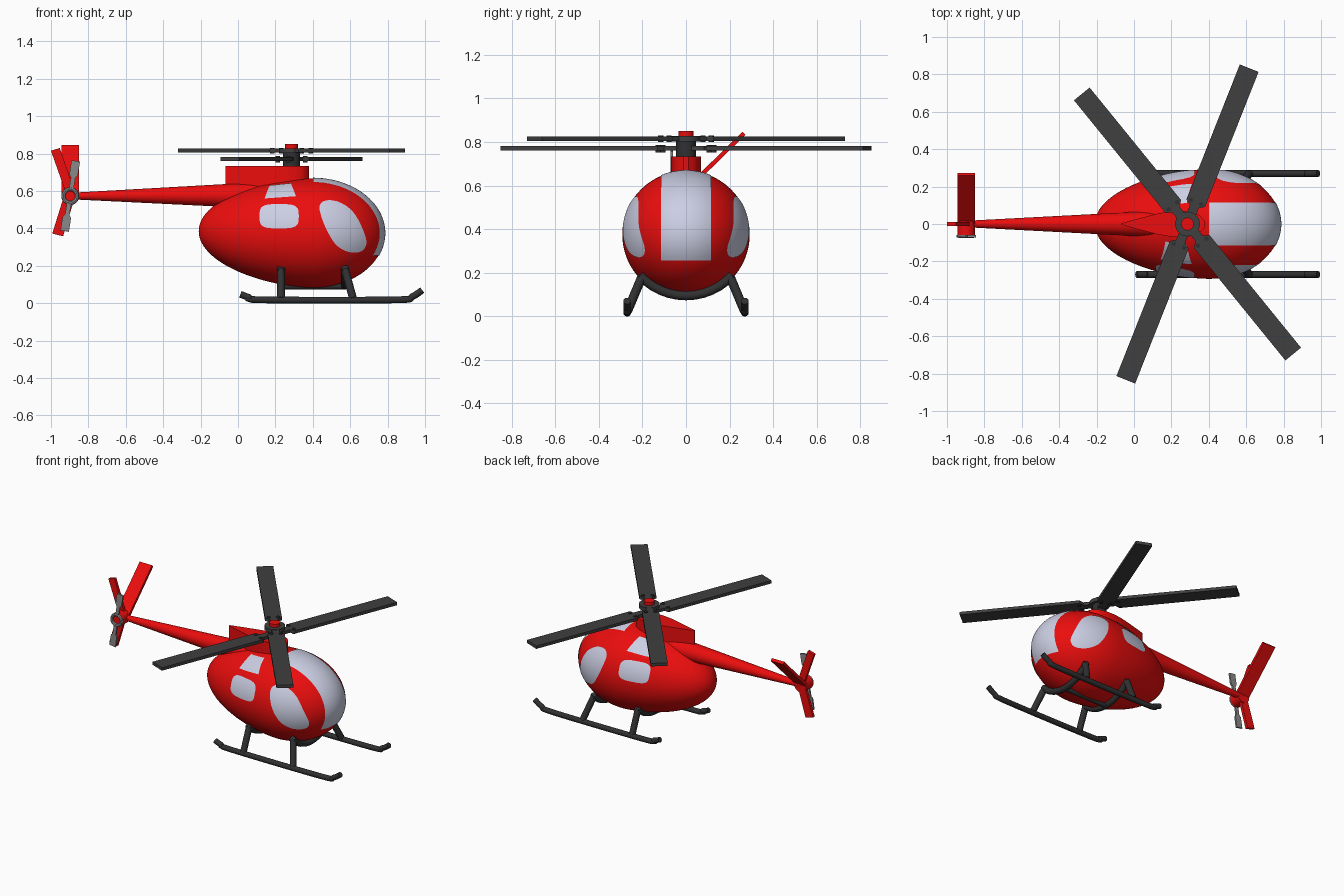
import bpy, bmesh
from math import sin, cos, pi, sqrt, radians, copysign
from mathutils import Vector, Matrix

if "Cube" in bpy.data.objects:
    bpy.data.objects.remove(bpy.data.objects["Cube"])


def material(name, rgb):
    m = bpy.data.materials.new(name)
    m.diffuse_color = (*rgb, 1)
    m.use_nodes = True
    m.node_tree.nodes["Principled BSDF"].inputs["Base Color"].default_value = m.diffuse_color
    return m


RED = material("red_paint", (0.83, 0.004, 0.004))
GLASS = material("window_tint", (0.60, 0.62, 0.77))
DARK = material("dark_metal", (0.03, 0.03, 0.032))
BLADE = material("blade_grey", (0.05, 0.05, 0.05))
GREY = material("light_grey", (0.25, 0.25, 0.25))


def finish(ob, mat, smooth=True):
    ob.data.materials.clear()
    ob.data.materials.append(mat)
    if smooth:
        bpy.ops.object.select_all(action='DESELECT')
        ob.select_set(True)
        bpy.context.view_layer.objects.active = ob
        bpy.ops.object.shade_smooth_by_angle(angle=radians(35))
    return ob


def mesh(name, verts, faces, mat, smooth=True):
    bm = bmesh.new()
    vs = [bm.verts.new(v) for v in verts]
    for f in faces:
        bm.faces.new([vs[i] for i in f])
    bmesh.ops.recalc_face_normals(bm, faces=bm.faces)
    me = bpy.data.meshes.new(name)
    bm.to_mesh(me)
    bm.free()
    ob = bpy.data.objects.new(name, me)
    bpy.context.collection.objects.link(ob)
    return finish(ob, mat, smooth)


def prism(name, outline, offset, mat, smooth=False):
    """Extrude a flat outline of 3D points along an offset vector."""
    n, off = len(outline), Vector(offset)
    verts = [Vector(p) for p in outline] + [Vector(p) + off for p in outline]
    faces = [list(range(n)), list(range(n, 2 * n))]
    faces += [[i, (i + 1) % n, (i + 1) % n + n, i + n] for i in range(n)]
    return mesh(name, verts, faces, mat, smooth)


def cone(name, a, b, r1, r2, mat, seg=32):
    a, b = Vector(a), Vector(b)
    bpy.ops.mesh.primitive_cone_add(vertices=seg, radius1=r1, radius2=r2, depth=(b - a).length)
    ob = bpy.context.object
    ob.name = name
    ob.matrix_world = Matrix.Translation((a + b) / 2) @ (b - a).to_track_quat('Z', 'Y').to_matrix().to_4x4()
    return finish(ob, mat)


def tube(name, pts, r, mat):
    cu = bpy.data.curves.new(name, 'CURVE')
    cu.dimensions, cu.bevel_depth, cu.bevel_resolution, cu.use_fill_caps = '3D', r, 4, True
    sp = cu.splines.new('POLY')
    sp.points.add(len(pts) - 1)
    for p, q in zip(sp.points, pts):
        p.co = (*q, 1)
    ob = bpy.data.objects.new(name, cu)
    bpy.context.collection.objects.link(ob)
    bpy.ops.object.select_all(action='DESELECT')
    ob.select_set(True)
    bpy.context.view_layer.objects.active = ob
    bpy.ops.object.convert(target='MESH')
    return finish(bpy.context.object, mat)


def spline(pts, closed=False, n=5):
    pts = [Vector(p) for p in pts]
    k, out = len(pts), []
    get = (lambda i: pts[i % k]) if closed else (lambda i: pts[max(0, min(k - 1, i))])
    for i in range(k if closed else k - 1):
        a, b, c, d = (get(i + j) for j in (-1, 0, 1, 2))
        for s in range(n):
            t = s / n
            out.append(0.5 * (2 * b + (c - a) * t + (2 * a - 5 * b + 4 * c - d) * t * t
                              + (3 * b - a - 3 * c + d) * t ** 3))
    return out if closed else out + [pts[-1]]


# Egg-shaped fuselage, revolved about x
XM, R = 0.4, 0.293


def radius(x):
    t = (XM - x) / 0.61 if x < XM else (x - XM) / 0.385
    return R * sqrt(max(0, 1 - t ** (1.75 if x < XM else 2)))


def axis_z(x):
    return 0.375 + 0.01 * max(0, (XM - x) / 0.61)


N, SEG = 48, 64
xs = [0.2875 - 0.4975 * cos(pi * i / N) for i in range(1, N)]
verts = [(x, radius(x) * cos(2 * pi * j / SEG), axis_z(x) + radius(x) * sin(2 * pi * j / SEG))
         for x in xs for j in range(SEG)]
faces = [[i * SEG + j, i * SEG + (j + 1) % SEG, (i + 1) * SEG + (j + 1) % SEG, (i + 1) * SEG + j]
         for i in range(N - 2) for j in range(SEG)]
last = len(verts)
verts += [(-0.21, 0, axis_z(-0.21)), (0.785, 0, 0.375)]
for j in range(SEG):
    faces.append([last, j, (j + 1) % SEG])
    faces.append([last + 1, (N - 2) * SEG + j, (N - 2) * SEG + (j + 1) % SEG])
mesh("fuselage", verts, faces, RED)


# Side windows laid onto the fuselage surface
def window(name, outline, side):
    n, rings = len(outline), 8
    c = sum((Vector(p) for p in outline), Vector((0, 0))) / n
    flat = [c] + [c.lerp(Vector(p), k / rings) for k in range(1, rings + 1) for p in outline]
    vs = [(x, side * sqrt(max(0, (radius(x) + 0.003) ** 2 - (z - axis_z(x)) ** 2)), z) for x, z in flat]
    fs = [[0, 1 + i, 1 + (i + 1) % n] for i in range(n)]
    fs += [[1 + k * n + i, 1 + k * n + (i + 1) % n, 1 + (k + 1) * n + (i + 1) % n, 1 + (k + 1) * n + i]
           for k in range(rings - 1) for i in range(n)]
    ob = mesh(name, vs, fs, GLASS)
    if ob.data.polygons[0].normal.y * side < 0:
        ob.data.flip_normals()


door = spline([(.436, .519), (.473, .55), (.543, .54), (.612, .492), (.66, .412), (.687, .326),
               (.66, .278), (.596, .273), (.532, .305), (.489, .364), (.452, .444)], True)
power = lambda v: copysign(abs(v) ** 0.55, v)
rear = [(0.22 + 0.105 * power(cos(a)), 0.465 + 0.065 * power(sin(a)))
        for a in (2 * pi * i / 48 for i in range(48))]
corners = [Vector(p) for p in ((.168, .63), (.283, .642), (.31, .572), (.142, .56))]
upper = [corners[i].lerp(corners[(i + 1) % 4], k / 8) for i in range(4) for k in range(8)]
for side, tag in ((-1, "right"), (1, "left")):
    window(f"door_window_{tag}", door, side)
    window(f"rear_window_{tag}", rear, side)
    window(f"upper_window_{tag}", upper, side)

# Windscreen wrapping over the nose
A, B, U, V = 0.388, 0.296, 32, 16
verts = []
for i in range(U + 1):
    c, s = cos(pi / 2 * i / U), sin(pi / 2 * i / U)
    for j in range(V + 1):
        y = 0.115 * (2 * j / V - 1)
        qa, qb, qc = c * c / A**2 + s * s / B**2, -0.24 * s / B**2, (0.0144 + y * y) / B**2 - 1
        d = (-qb + sqrt(qb * qb - 4 * qa * qc)) / (2 * qa)
        verts.append((XM + d * c, y, 0.255 + d * s))
screen = mesh("windscreen", verts, [[i * (V + 1) + j, i * (V + 1) + j + 1, (i + 1) * (V + 1) + j + 1,
              (i + 1) * (V + 1) + j] for i in range(U) for j in range(V)], GLASS)
if screen.data.polygons[0].normal.x < 0:
    screen.data.flip_normals()

# Engine cowling: teardrop prism under the rotor
half = spline([(-.067, .004), (.05, .036), (.17, .064), (.27, .069), (.345, .05), (.38, .012)])
outline = [(x, y, 0.5) for x, y in half] + [(x, -y, 0.5) for x, y in reversed(half)]
prism("engine_cowling", outline, (0, 0, 0.233), RED, True)

# Tail boom, fins and tail rotor
TX, TZ = -0.897, 0.573
cone("tail_boom", (-0.9, 0, TZ), (0.2, 0, 0.577), 0.017, 0.075, RED)
prism("upper_fin", [(-1, -.01, .815), (-.953, -.01, .83), (-.865, -.01, .575), (-.915, -.01, .575)],
      (0, .02, 0), RED)
prism("lower_fin", [(-.993, -.01, .372), (-.935, -.01, .358), (-.87, -.01, .575), (-.93, -.01, .575)],
      (0, .02, 0), RED)
prism("slanted_fin", [(-.945, -.007, .587), (-.945, .007, .573), (-.945, .273, .833), (-.945, .259, .847)],
      (.096, 0, 0), RED)
cone("tail_gearbox", (TX, 0.015, TZ), (TX, -0.06, TZ), 0.047, 0.047, RED)
bpy.ops.mesh.primitive_torus_add(major_radius=0.037, minor_radius=0.011, major_segments=32, minor_segments=8,
                                 location=(TX, -0.064, TZ), rotation=(pi / 2, 0, 0))
bpy.context.object.name = "tail_rotor_ring"
finish(bpy.context.object, GREY)
for k, tag in ((1, "upper"), (-1, "lower")):
    turn = Matrix.Translation((TX, -0.071, TZ)) @ Matrix.Rotation(radians(9) + (pi if k < 0 else 0), 4, 'Y')
    shape = [(-.012, .04), (-.012, .1), (-.023, .115), (-.023, .19), (.023, .19), (.023, .115),
             (.012, .1), (.012, .04)]
    blade = prism(f"tail_blade_{tag}", [(x, 0, z) for x, z in shape], (0, .012, 0), GREY)
    blade.matrix_world = turn

# Main rotor: mast, hub, cap and two stacked blade pairs
HX = 0.286
cone("rotor_mast", (HX, 0, 0.72), (HX, 0, 0.818), 0.045, 0.045, DARK)
cone("rotor_hub", (HX, 0, 0.803), (HX, 0, 0.828), 0.066, 0.066, BLADE)
cone("rotor_cap", (HX, 0, 0.815), (HX, 0, 0.85), 0.034, 0.034, RED)
for pair, angle, z in (("top", -50.9, 0.805), ("bottom", 68.4, 0.760)):
    for k in (0, 1):
        turn = Matrix.Translation((HX, 0, z)) @ Matrix.Rotation(radians(angle) + k * pi, 4, 'Z')
        shape = [(.03, -.025), (.1, -.025), (.12, -.054), (.896, -.054),
                 (.896, .054), (.12, .054), (.1, .025), (.03, .025)]
        ob = prism(f"{pair}_rotor_blade_{k + 1}", [(x, y, 0) for x, y in shape], (0, 0, .021), BLADE)
        ob.matrix_world = turn
        for s in (-1, 1):
            p = turn @ Vector((0.125, s * 0.03, 0))
            cone(f"{pair}_blade_bolt", (p.x, p.y, 0.752 if z < .8 else .8),
                 (p.x, p.y, z + 0.026), 0.012, 0.012, DARK, 12)

# Landing gear: skids, arched cross beams and struts
path = spline([(.013, .048), (.06, .031), (.13, .018), (.84, .018), (.93, .035), (.985, .07)])
for side, tag in ((-1, "right"), (1, "left")):
    tube(f"skid_{tag}", [(x, side * 0.27, z) for x, z in path], 0.018, DARK)
for tag, xt, xb in (("front", 0.572, 0.615), ("rear", 0.23, 0.23)):
    arc = [(xt, 0.285 * sin(a), 0.376 - 0.282 * cos(a)) for a in (radians(-48 + 8 * i) for i in range(13))]
    tube(f"{tag}_cross_beam", arc, 0.021, DARK)
    for side, where in ((-1, "right"), (1, "left")):
        tube(f"{tag}_strut_{where}", [(xb, side * .268, .025), (xt, side * .203, .18)], 0.021, DARK)
tube("keel_rod", [(0.23, 0, 0.09), (0.572, 0, 0.09)], 0.016, DARK)
